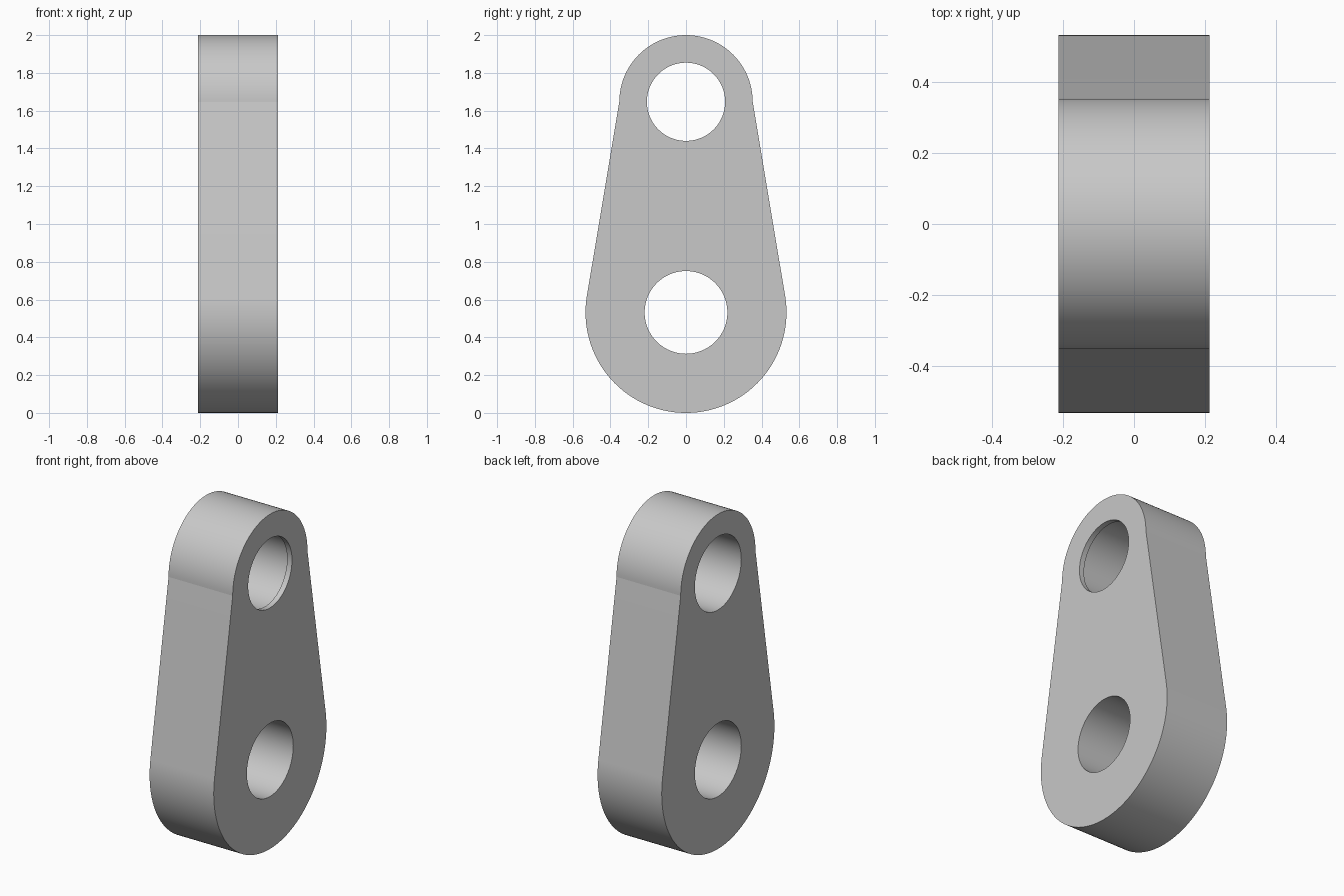
import bpy, bmesh
from math import sin, cos, pi, radians

if "Cube" in bpy.data.objects:
    bpy.data.objects.remove(bpy.data.objects["Cube"], do_unlink=True)

HALF = 0.212                      # half thickness along x
LOW_Z, LOW_R = 0.532, 0.532       # large rounded end
TOP_Z, TOP_R = 1.647, 0.353       # small rounded end
HOLE_R, LIP_R, LIP = 0.219, 0.207, 0.032

grey = bpy.data.materials.new("plain grey")
grey.use_nodes = True
colour = (0.58, 0.58, 0.58, 1)
grey.diffuse_color = colour
grey.node_tree.nodes["Principled BSDF"].inputs["Base Color"].default_value = colour


def arc(z, r, start, end, steps):
    angles = [start + (end - start) * i / steps for i in range(steps + 1)]
    return [(r * cos(a), z + r * sin(a)) for a in angles]


def prism(name, outline, x0, x1):
    """Extrude a closed (y, z) outline along x."""
    bm = bmesh.new()
    face = bm.faces.new([bm.verts.new((x0, y, z)) for y, z in outline])
    grown = bmesh.ops.extrude_face_region(bm, geom=[face])["geom"]
    moved = [v for v in grown if isinstance(v, bmesh.types.BMVert)]
    bmesh.ops.translate(bm, verts=moved, vec=(x1 - x0, 0, 0))
    bmesh.ops.recalc_face_normals(bm, faces=bm.faces)
    mesh = bpy.data.meshes.new(name)
    bm.to_mesh(mesh)
    bm.free()
    mesh.materials.append(grey)
    ob = bpy.data.objects.new(name, mesh)
    bpy.context.collection.objects.link(ob)
    return ob


def bore(target, z, r, x0, x1):
    """Cut a round hole along x."""
    cutter = prism("hole_cutter", arc(z, r, 0, 2 * pi, 96)[:-1], x0, x1)
    cutter.hide_render = True
    mod = target.modifiers.new("hole", "BOOLEAN")
    mod.operation, mod.solver, mod.object = "DIFFERENCE", "EXACT", cutter
    bpy.context.view_layer.objects.active = target
    bpy.ops.object.modifier_apply(modifier=mod.name)
    bpy.data.objects.remove(cutter, do_unlink=True)


# Link plate: half circle on top, straight flanks meeting the large end tangentially
tangent = radians(9.2)
outline = arc(TOP_Z, TOP_R, 0, pi, 64) + arc(LOW_Z, LOW_R, pi - tangent, 2 * pi + tangent, 96)
plate = prism("link_plate", outline, -HALF, HALF)

# Lower through hole, and upper hole with a narrow retaining lip on the +x side
bore(plate, LOW_Z, HOLE_R, -1, 1)
bore(plate, TOP_Z, HOLE_R, -1, HALF - LIP)
bore(plate, TOP_Z, LIP_R, -1, 1)

# Smooth the curved walls, keep rims sharp
bpy.ops.object.select_all(action="DESELECT")
plate.select_set(True)
bpy.context.view_layer.objects.active = plate
bpy.ops.object.shade_smooth_by_angle(angle=radians(8))
